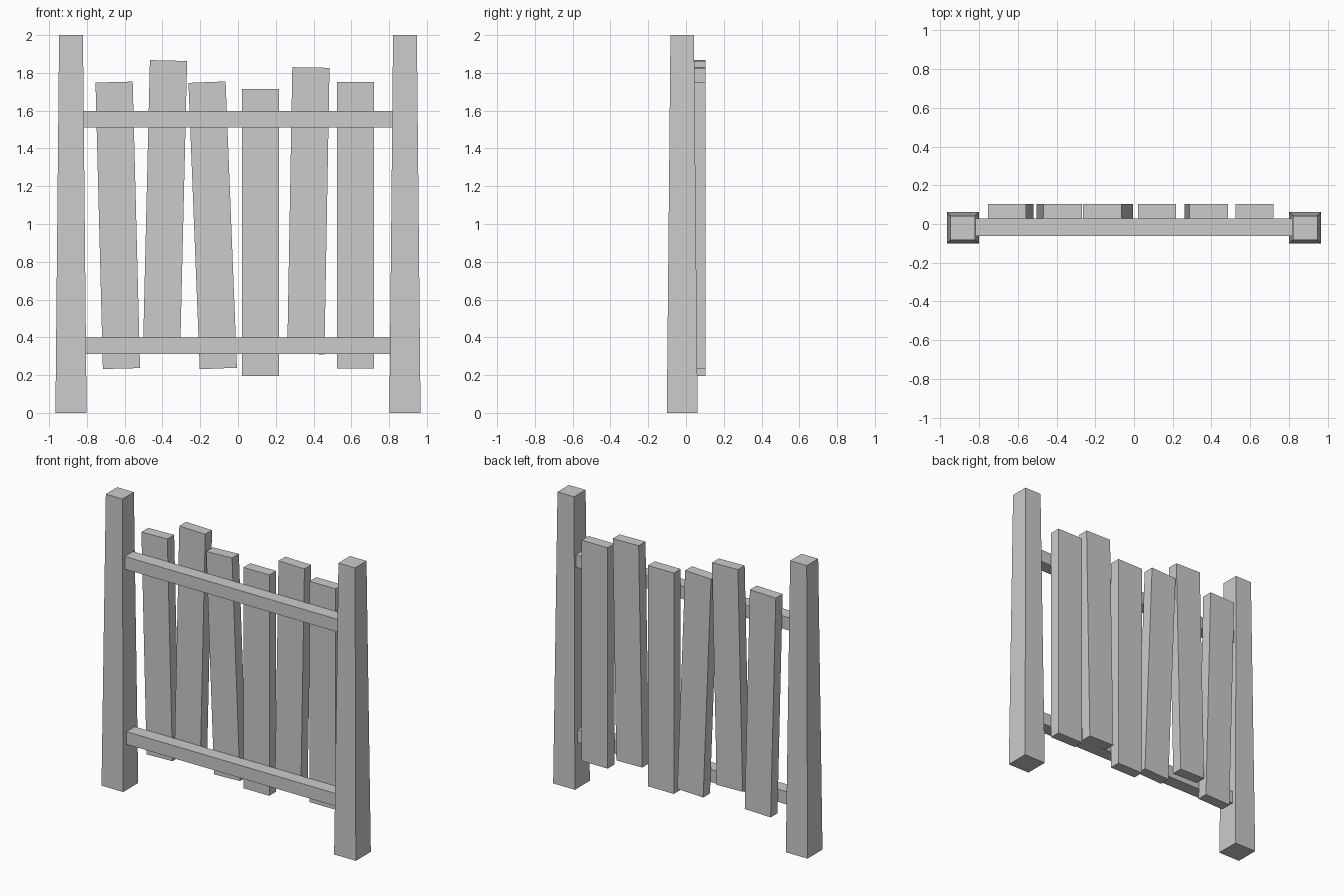
import bpy, bmesh
from mathutils import Matrix, Vector
from math import atan2

if "Cube" in bpy.data.objects:
    bpy.data.objects.remove(bpy.data.objects["Cube"])


def box(name, size, center, angle=0.0, taper=1.0):
    """Box with optional tilt about y and a top face scaled by taper."""
    bm = bmesh.new()
    bmesh.ops.create_cube(bm, size=1.0)
    for v in bm.verts:
        k = taper if v.co.z > 0 else 1.0
        v.co = Vector((v.co.x * size[0] * k, v.co.y * size[1] * k, v.co.z * size[2]))
    bm.transform(Matrix.Translation(center) @ Matrix.Rotation(angle, 4, 'Y'))
    mesh = bpy.data.meshes.new(name)
    bm.to_mesh(mesh)
    bm.free()
    obj = bpy.data.objects.new(name, mesh)
    bpy.context.collection.objects.link(obj)
    return obj


# Tapered end posts
for side, label in ((-1, "left"), (1, "right")):
    box(f"{label}_post", (0.165, 0.163, 2.0), (side * 0.884, -0.02, 1.0), taper=0.765)

# Horizontal rails
for label, z in (("lower", 0.355), ("upper", 1.555)):
    box(f"{label}_rail", (1.66, 0.09, 0.087), (0, -0.016, z))

# Crooked pickets behind the rails: bottom x, top x, middle height
pickets = [
    (-0.617, -0.656, 0.993),
    (-0.404, -0.368, 1.107),
    (-0.104, -0.164, 0.993),
    (0.119, 0.119, 0.955),
    (0.359, 0.386, 1.070),
    (0.622, 0.622, 0.994),
]
LENGTH = 1.517
for i, (x0, x1, z) in enumerate(pickets, 1):
    box(f"picket_{i}", (0.197, 0.074, LENGTH), ((x0 + x1) / 2, 0.066, z),
        angle=atan2(x1 - x0, LENGTH))
